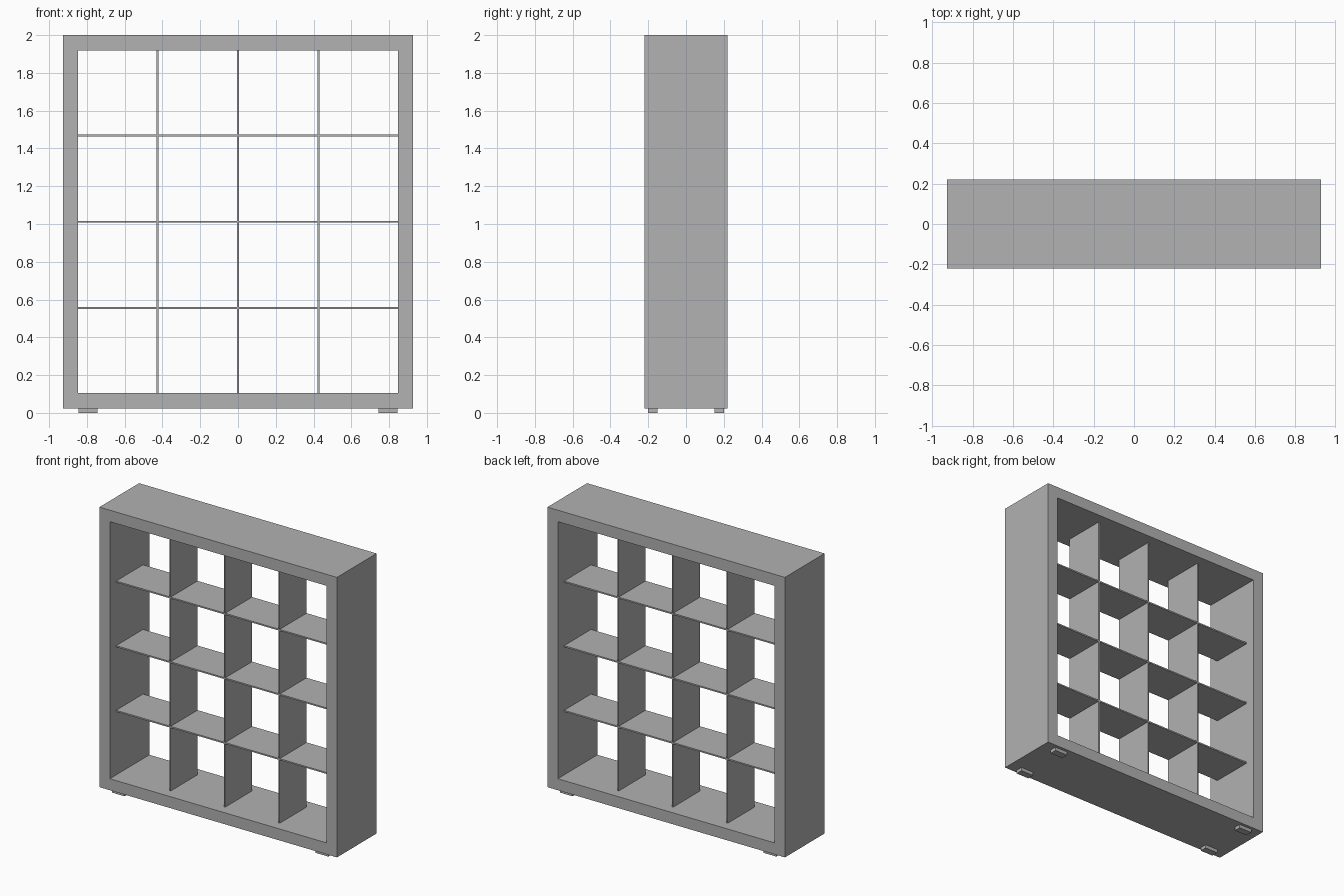
import bpy
import bmesh

cube = bpy.data.objects.get("Cube")
if cube:
    bpy.data.objects.remove(cube, do_unlink=True)

HALF_W, HALF_D = 0.927, 0.221    # outer half width and depth
BOTTOM, TOP = 0.024, 2.0
BOARD = 0.081                    # frame board thickness
PANEL, PANEL_HALF_D = 0.01, 0.15

grey = bpy.data.materials.new("plain_grey")
grey.use_nodes = True
colour = (0.445, 0.445, 0.445, 1.0)
grey.diffuse_color = colour
grey.node_tree.nodes["Principled BSDF"].inputs["Base Color"].default_value = colour


def add_object(name, bm):
    bmesh.ops.recalc_face_normals(bm, faces=bm.faces)
    mesh = bpy.data.meshes.new(name)
    bm.to_mesh(mesh)
    bm.free()
    mesh.materials.append(grey)
    obj = bpy.data.objects.new(name, mesh)
    bpy.context.collection.objects.link(obj)
    return obj


def add_box(name, centre, size):
    bm = bmesh.new()
    bmesh.ops.create_cube(bm, size=1)
    bmesh.ops.scale(bm, vec=size, verts=bm.verts)
    bmesh.ops.translate(bm, vec=centre, verts=bm.verts)
    return add_object(name, bm)


# Outer frame: a rectangular ring, open at front and back
in_w, in_bottom, in_top = HALF_W - BOARD, BOTTOM + BOARD, TOP - BOARD
bm = bmesh.new()


def rectangle(w, low, high, y):
    return [bm.verts.new((x, y, z)) for x, z in ((-w, low), (w, low), (w, high), (-w, high))]


loops = [rectangle(HALF_W, BOTTOM, TOP, -HALF_D), rectangle(in_w, in_bottom, in_top, -HALF_D),
         rectangle(in_w, in_bottom, in_top, HALF_D), rectangle(HALF_W, BOTTOM, TOP, HALF_D)]
for a, b in zip(loops, loops[1:] + loops[:1]):
    for i in range(4):
        j = (i + 1) % 4
        bm.faces.new((a[i], a[j], b[j], b[i]))
add_object("outer_frame", bm)

# Thin shelves and upright dividers, set back from both openings
mid_z = (in_bottom + in_top) / 2
step_x = (2 * in_w + PANEL) / 4
step_z = (in_top - in_bottom + PANEL) / 4
for i in (-1, 0, 1):
    add_box(f"shelf_{i + 2}", (0, 0, mid_z + i * step_z), (2 * in_w, 2 * PANEL_HALF_D, PANEL))
    add_box(f"divider_{i + 2}", (i * step_x, 0, mid_z), (PANEL, 2 * PANEL_HALF_D, in_top - in_bottom))

# Four small feet
for side, sx in (("left", 1), ("right", -1)):
    for end, sy in (("front", -1), ("back", 1)):
        add_box(f"{end}_{side}_foot", (sx * 0.795, sy * 0.175, BOTTOM / 2), (0.1, 0.05, BOTTOM))
